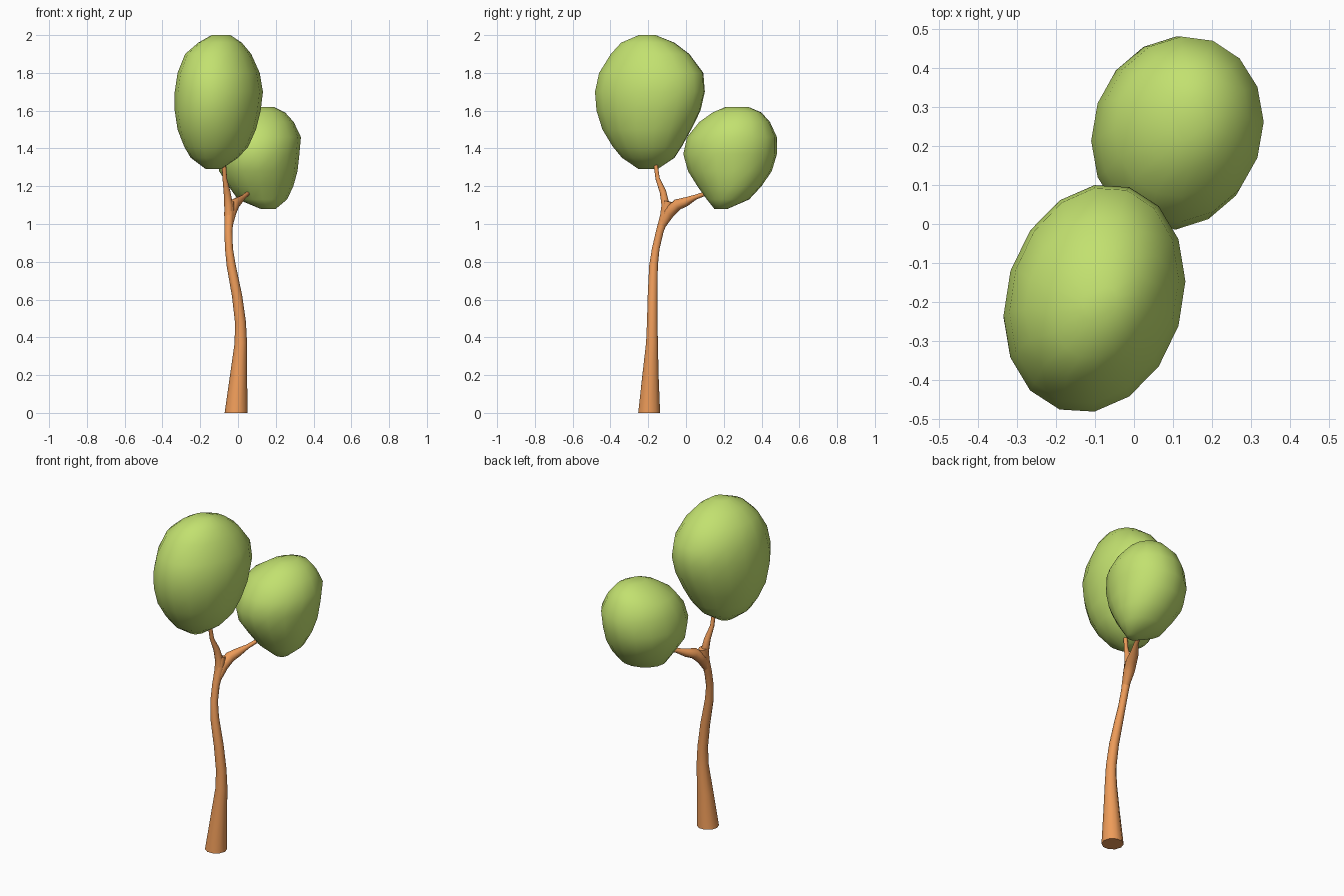
import bpy, bmesh
from math import cos, sin, pi
from mathutils import Vector

if "Cube" in bpy.data.objects:
    bpy.data.objects.remove(bpy.data.objects["Cube"])


def material(name, color):
    m = bpy.data.materials.new(name)
    m.diffuse_color = color
    m.use_nodes = True
    m.node_tree.nodes["Principled BSDF"].inputs["Base Color"].default_value = m.diffuse_color
    return m


BARK = material("bark", (0.85, 0.33, 0.10, 1))
LEAF = material("leaf", (0.54, 0.75, 0.16, 1))


def loft(name, rings, mat, angle):
    """Skin a list of equal-length point rings and cap both ends."""
    bm = bmesh.new()
    loops = [[bm.verts.new(p) for p in r] for r in rings]
    n = len(loops[0])
    for a, b in zip(loops, loops[1:]):
        for i in range(n):
            j = (i + 1) % n
            bm.faces.new((a[i], a[j], b[j], b[i]))
    bm.faces.new(loops[0][::-1])
    bm.faces.new(loops[-1])
    bmesh.ops.recalc_face_normals(bm, faces=bm.faces[:])
    me = bpy.data.meshes.new(name)
    bm.to_mesh(me)
    bm.free()
    me.materials.append(mat)
    ob = bpy.data.objects.new(name, me)
    bpy.context.collection.objects.link(ob)
    bpy.context.view_layer.objects.active = ob
    ob.select_set(True)
    bpy.ops.object.shade_smooth_by_angle(angle=angle)
    ob.select_set(False)


def tube(name, path, flat_start=False, n=10):
    """Tapered limb through (x, y, z, radius) points."""
    pts = [Vector(p[:3]) for p in path]
    rings = []
    for k, p in enumerate(pts):
        t = pts[min(k + 1, len(pts) - 1)] - pts[max(k - 1, 0)]
        up = Vector((0, 0, 1))
        if flat_start and k == 0:
            t = up
        q = up.rotation_difference(t.normalized())
        r = path[k][3]
        rings.append([p + q @ Vector((r * cos(2 * pi * i / n), r * sin(2 * pi * i / n), 0))
                      for i in range(n)])
    loft(name, rings, BARK, pi / 3)


def crown(name, rows, skew, n=16):
    """Leaf mass from (z, x min, x max, y min, y max) slices."""
    rings = []
    for z, x0, x1, y0, y1 in rows:
        rings.append([Vector(((x0 + x1) / 2 + (x1 - x0) / 2 * cos(2 * pi * i / n),
                              (y0 + y1) / 2 + (y1 - y0) / 2 * sin(2 * pi * i / n + skew), z))
                      for i in range(n)])
    loft(name, rings, LEAF, pi / 2)


# Trunk and its two branches
tube("trunk", [(-.01, -.195, 0, .061), (.003, -.188, .2, .045), (.015, -.18, .37, .033),
               (.013, -.179, .48, .029), (-.005, -.177, .62, .027), (-.036, -.172, .78, .024),
               (-.048, -.16, .87, .021), (-.051, -.139, .96, .021), (-.047, -.108, 1.06, .026),
               (-.045, -.095, 1.12, .024)], flat_start=True)
tube("upper_branch", [(-.049, -.118, 1.03, .022), (-.05, -.108, 1.10, .023),
                      (-.058, -.122, 1.17, .018), (-.07, -.15, 1.24, .012),
                      (-.075, -.163, 1.33, .011)])
tube("side_branch", [(-.049, -.128, .99, .02), (-.04, -.09, 1.06, .031),
                     (-.022, -.045, 1.103, .03), (-.002, 0, 1.118, .024),
                     (.028, .05, 1.142, .013), (.05, .10, 1.16, .011)])

# Leaf crowns
crown("upper_crown", [(1.29, -.17, -.09, -.25, -.15), (1.35, -.25, 0, -.34, -.06),
                      (1.41, -.285, .055, -.39, -.02), (1.5, -.32, .095, -.445, .03),
                      (1.6, -.335, .12, -.477, .08), (1.7, -.335, .132, -.485, .103),
                      (1.8, -.32, .115, -.463, .095), (1.9, -.28, .07, -.40, .02),
                      (1.96, -.21, .02, -.345, -.06), (2.0, -.14, -.04, -.25, -.16)], .15)
crown("lower_crown", [(1.08, .12, .2, .15, .22), (1.13, 0, .26, .11, .335),
                      (1.2, -.05, .293, .06, .40), (1.28, -.1, .315, .01, .455),
                      (1.37, -.11, .325, -.015, .482), (1.46, -.09, .333, .005, .482),
                      (1.54, -.05, .295, .07, .445), (1.59, .03, .25, .14, .40),
                      (1.62, .1, .19, .21, .33)], .08)
